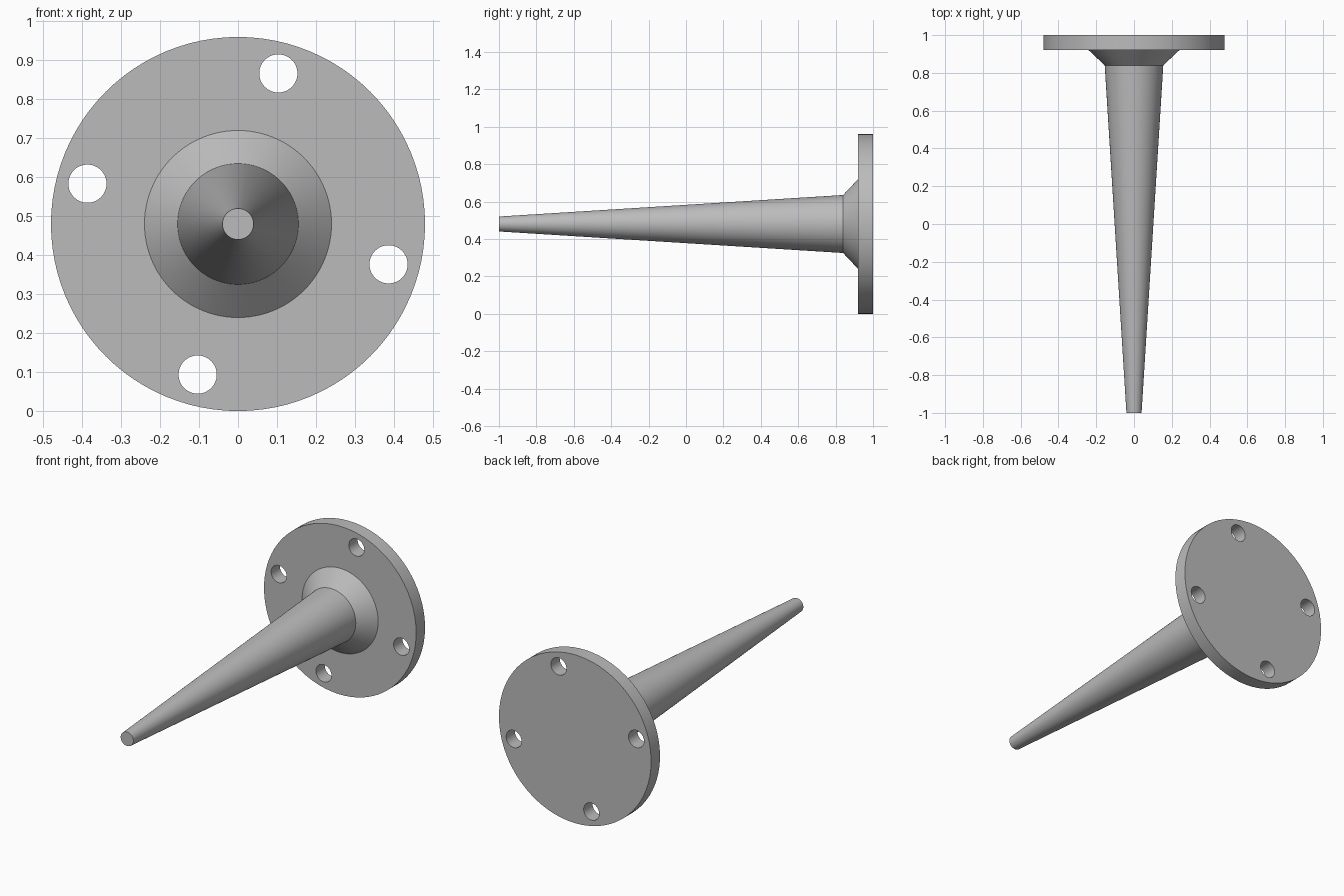
import bpy
import bmesh
from math import cos, sin, pi, radians

cube = bpy.data.objects.get("Cube")
if cube:
    bpy.data.objects.remove(cube)

SIDES = 96
AXIS_Z = 0.48

grey = bpy.data.materials.new("plain_grey")
grey.use_nodes = True
colour = (0.5, 0.5, 0.5, 1)
grey.diffuse_color = colour
grey.node_tree.nodes["Principled BSDF"].inputs["Base Color"].default_value = colour


def turned(name, profile, sides=SIDES, x=0, z=AXIS_Z):
    """Solid of revolution about the y direction, from (radius, y) pairs."""
    bm = bmesh.new()
    rings = []
    for r, y in profile:
        rings.append([bm.verts.new((x + r * cos(2 * pi * i / sides), y,
                                    z + r * sin(2 * pi * i / sides)))
                      for i in range(sides)])
    for a, b in zip(rings, rings[1:]):
        for i in range(sides):
            j = (i + 1) % sides
            bm.faces.new((a[i], a[j], b[j], b[i]))
    bm.faces.new(rings[0])
    bm.faces.new(rings[-1])
    bmesh.ops.recalc_face_normals(bm, faces=bm.faces)
    mesh = bpy.data.meshes.new(name)
    bm.to_mesh(mesh)
    bm.free()
    mesh.materials.append(grey)
    obj = bpy.data.objects.new(name, mesh)
    bpy.context.collection.objects.link(obj)
    return obj


# Tapered spike, sloped collar and round flange as one turned piece
spike = turned("flanged_spike", [(0.04, -1), (0.155, 0.84), (0.24, 0.92),
                                 (0.48, 0.92), (0.48, 1)])

# Four bolt holes through the flange
for k in range(4):
    angle = radians(75 + 90 * k)
    drill = turned("hole_cutter", [(0.049, 0.85), (0.049, 1.1)], 48,
                   0.4 * cos(angle), AXIS_Z + 0.4 * sin(angle))
    cut = spike.modifiers.new("bolt_hole", 'BOOLEAN')
    cut.operation = 'DIFFERENCE'
    cut.solver = 'EXACT'
    cut.object = drill
    bpy.context.view_layer.objects.active = spike
    bpy.ops.object.modifier_apply(modifier=cut.name)
    bpy.data.objects.remove(drill)

# Smooth round walls with crisp rims
bpy.ops.object.select_all(action='DESELECT')
spike.select_set(True)
bpy.context.view_layer.objects.active = spike
bpy.ops.object.shade_smooth_by_angle(angle=radians(25))
